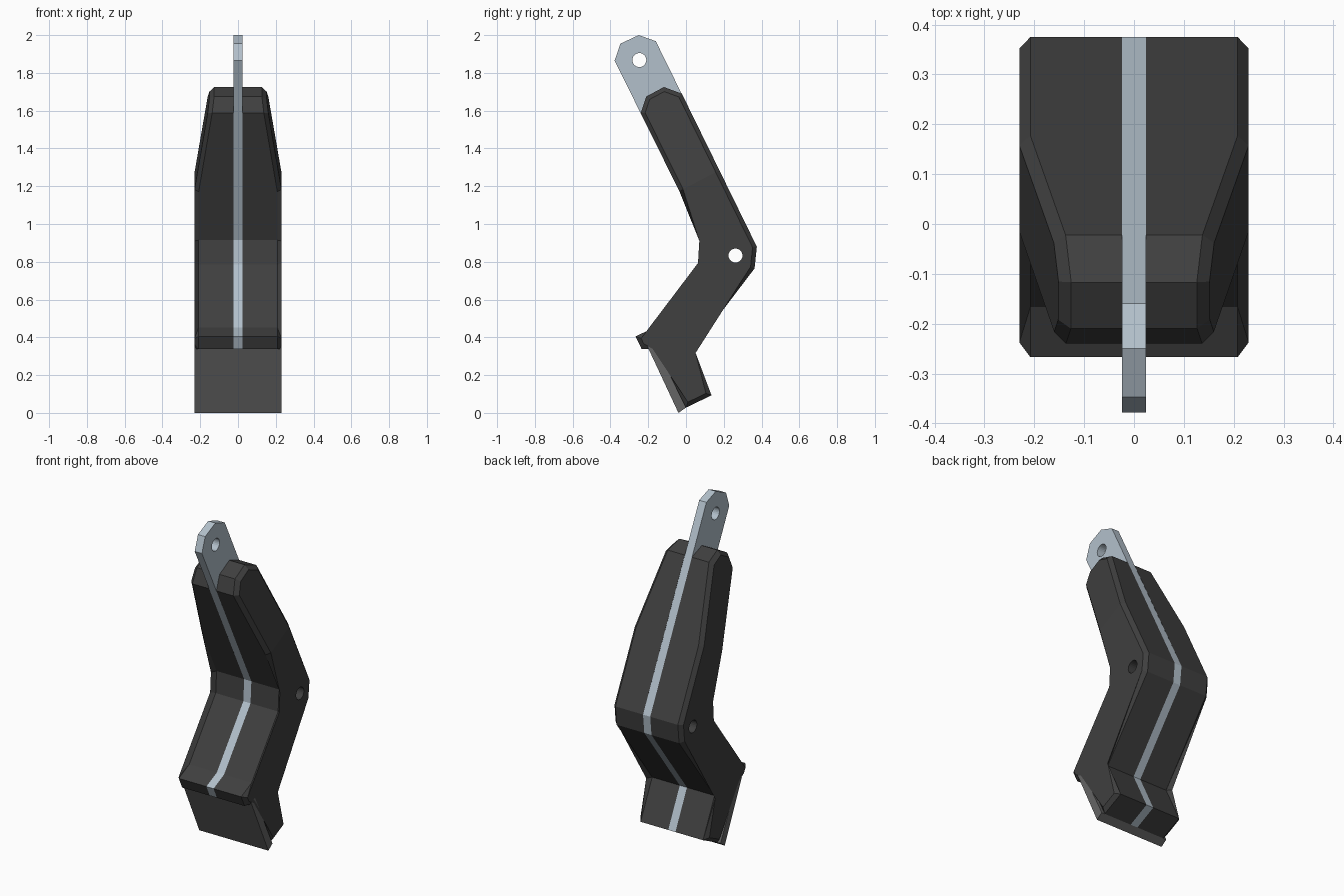
import bpy, bmesh, math
from mathutils import Vector

if "Cube" in bpy.data.objects:
    bpy.data.objects.remove(bpy.data.objects["Cube"])

BEVEL = 0.022
HALF = 0.23      # half width of the grip
CORE = 0.024     # half thickness of the metal core


def material(name, rgb):
    m = bpy.data.materials.new(name)
    m.diffuse_color = (*rgb, 1)
    m.use_nodes = True
    m.node_tree.nodes["Principled BSDF"].inputs["Base Color"].default_value = m.diffuse_color
    return m


METAL = material("steel", (0.45, 0.53, 0.60))
DARK = material("dark_grip", (0.05, 0.05, 0.05))
GREY = material("grey_pad", (0.13, 0.13, 0.13))


def prism(outline, x0, x1):
    """Extrude a (y, z) outline along x; returns bmesh and the end cap vertices."""
    bm = bmesh.new()
    a = [bm.verts.new((x0, y, z)) for y, z in outline]
    b = [bm.verts.new((x1, y, z)) for y, z in outline]
    bm.faces.new(a)
    cap = bm.faces.new(b)
    n = len(a)
    for i in range(n):
        j = (i + 1) % n
        bm.faces.new((a[i], a[j], b[j], b[i]))
    return bm, b, cap


def finish(bm, name, mat):
    bmesh.ops.recalc_face_normals(bm, faces=bm.faces)
    me = bpy.data.meshes.new(name)
    bm.to_mesh(me)
    bm.free()
    ob = bpy.data.objects.new(name, me)
    me.materials.append(mat)
    bpy.context.collection.objects.link(ob)
    return ob


def hole_cutter(name, y, z):
    bpy.ops.mesh.primitive_cylinder_add(vertices=24, radius=0.037, depth=1,
                                        location=(0, y, z), rotation=(0, math.pi / 2, 0))
    ob = bpy.context.object
    ob.name = name
    ob.hide_render = True
    ob.display_type = 'WIRE'
    return ob


def cut(ob, cutter):
    mod = ob.modifiers.new("hole", 'BOOLEAN')
    mod.operation = 'DIFFERENCE'
    mod.solver = 'EXACT'
    mod.object = cutter


# Shared outline of the bent lower body, from back top edge round to front top edge
KINK_BACK, KINK_FRONT = (0.177, 1.284), (-0.035, 1.173)
body = [(0.375, 0.88), (0.363, 0.765), (0.025, 0.32), (0.135, 0.093),
        (0.0, 0.028), (-0.167, 0.368), (-0.235, 0.338), (-0.267, 0.405),
        (-0.167, 0.452), (0.085, 0.785), (0.093, 0.915)]
grip_top = [(-0.24, 1.587), (-0.21, 1.675), (-0.117, 1.725), (-0.022, 1.69)]
tang_top = [(-0.378, 1.865), (-0.347, 1.955), (-0.25, 2.0), (-0.16, 1.968)]

grip_hole = hole_cutter("grip_hole_cutter", 0.262, 0.833)
tang_hole = hole_cutter("tang_hole_cutter", -0.247, 1.868)

# Metal core with protruding tang
bm, _, _ = prism(body + tang_top, -CORE, CORE)
core = finish(bm, "metal_core", METAL)
cut(core, grip_hole)
cut(core, tang_hole)

# Grip scales: tapered towards the top, chamfered outer rim
axis = Vector((-0.44, 0.898))
for side, label in ((1, "right"), (-1, "left")):
    outline = body + [KINK_FRONT] + grip_top + [KINK_BACK]
    bm, rim, cap = prism(outline, side * CORE, side * HALF)
    k = len(body)
    for v in rim[k + 1:-1]:
        s = (Vector((v.co.y, v.co.z)) - Vector(KINK_BACK)).dot(axis)
        v.co.x = side * (HALF - 0.156 * s)
    bmesh.utils.face_split(cap, rim[k], rim[-1])
    n = len(rim)
    edges = [bm.edges.get((rim[i], rim[(i + 1) % n])) for i in range(n)]
    bmesh.ops.bevel(bm, geom=edges, offset=BEVEL, offset_type='OFFSET',
                    segments=1, profile=0.5, affect='EDGES')
    scale = finish(bm, f"{label}_grip_scale", DARK)
    cut(scale, grip_hole)

# Flat pad under the front lip
pad = [(-0.204, 0.351), (-0.04, 0.0), (0.0, 0.028), (-0.167, 0.368)]
bm, _, _ = prism(pad, -HALF, HALF)
finish(bm, "front_pad", GREY)
